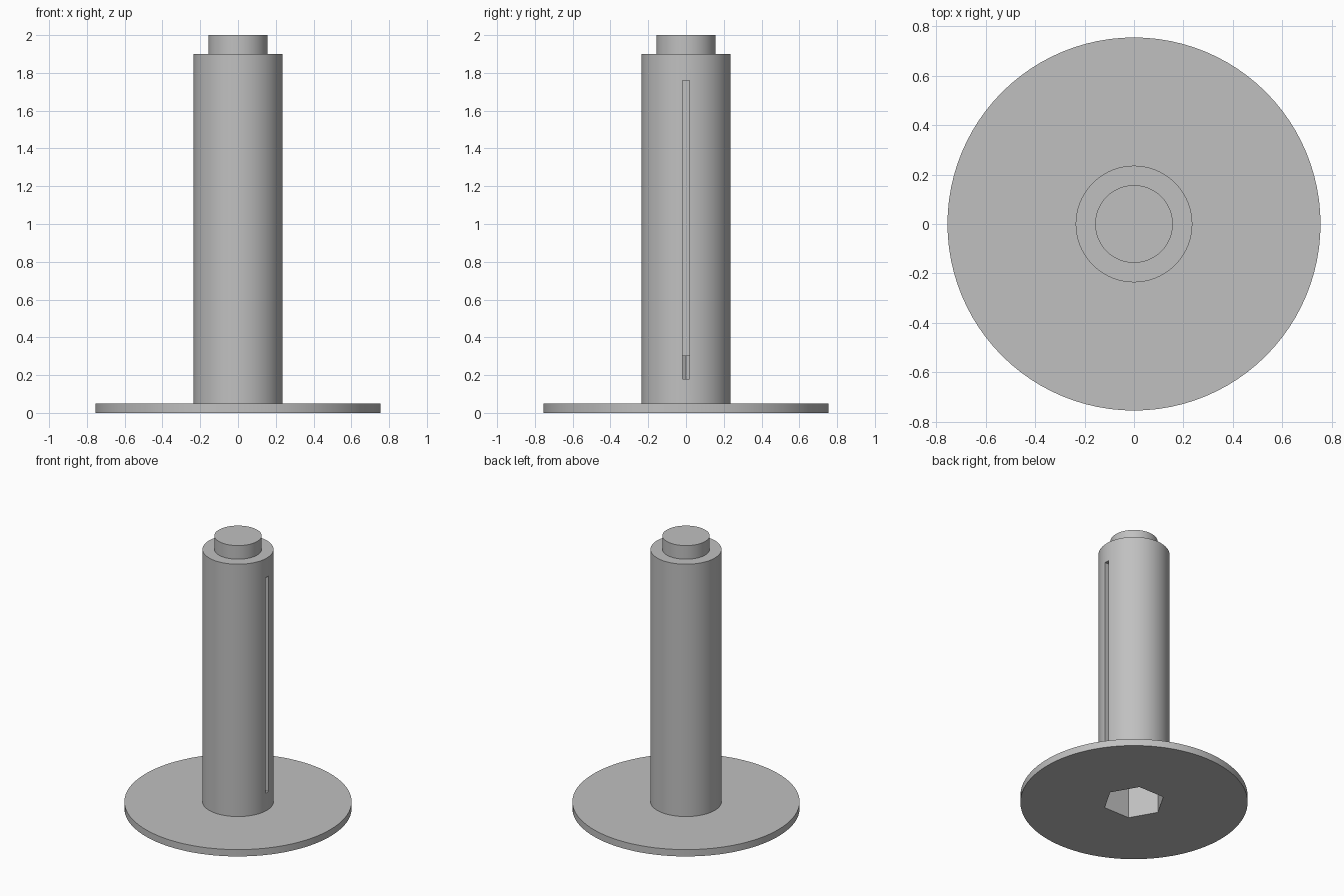
import bpy
import bmesh
import math

SEGMENTS = 96

cube = bpy.data.objects.get("Cube")
if cube:
    bpy.data.objects.remove(cube, do_unlink=True)

grey = bpy.data.materials.new("plain_grey")
grey.use_nodes = True
colour = (0.53, 0.53, 0.53, 1.0)
grey.diffuse_color = colour
grey.node_tree.nodes["Principled BSDF"].inputs["Base Color"].default_value = colour


def add_object(name, bm):
    bmesh.ops.recalc_face_normals(bm, faces=bm.faces)
    mesh = bpy.data.meshes.new(name)
    bm.to_mesh(mesh)
    bm.free()
    mesh.materials.append(grey)
    obj = bpy.data.objects.new(name, mesh)
    bpy.context.collection.objects.link(obj)
    return obj


def lathe(name, profile):
    """Turn (radius, height) rings into a closed solid with flat end caps."""
    bm = bmesh.new()
    rings = []
    for radius, z in profile:
        angles = [math.tau * i / SEGMENTS for i in range(SEGMENTS)]
        rings.append([bm.verts.new((radius * math.cos(a), radius * math.sin(a), z))
                      for a in angles])
    for low, high in zip(rings, rings[1:]):
        for i in range(SEGMENTS):
            j = (i + 1) % SEGMENTS
            bm.faces.new((low[i], low[j], high[j], high[i]))
    bm.faces.new(rings[0])
    bm.faces.new(rings[-1])
    return add_object(name, bm)


def cut(target, cutter):
    cutter.hide_render = True
    mod = target.modifiers.new("cut", "BOOLEAN")
    mod.operation = "DIFFERENCE"
    mod.solver = "EXACT"
    mod.object = cutter
    bpy.context.view_layer.objects.active = target
    bpy.ops.object.modifier_apply(modifier=mod.name)
    bpy.data.objects.remove(cutter, do_unlink=True)


# Round base flange, shaft and top pin turned as one solid
post = lathe("flanged_post", [(0.755, 0), (0.755, 0.05), (0.236, 0.05),
                              (0.236, 1.9), (0.157, 1.9), (0.157, 2.0)])

# Hexagonal socket in the underside
bm = bmesh.new()
bmesh.ops.create_cone(bm, cap_ends=True, segments=6, radius1=0.207, radius2=0.207, depth=0.6)
for v in bm.verts:
    angle = math.radians(60 * round(math.degrees(math.atan2(v.co.y, v.co.x)) / 60 - 0.01))
    v.co.x, v.co.y = 0.207 * math.cos(angle), 0.207 * math.sin(angle)
cut(post, add_object("socket_cutter", bm))

# Long narrow slot on the left side, opening into the socket near its foot
bm = bmesh.new()
bmesh.ops.create_cube(bm, size=1)
for v in bm.verts:
    v.co.x = 0.3 if v.co.x > 0 else 0.16
    v.co.y *= 0.037
    v.co.z = 1.76 if v.co.z > 0 else 0.18
cut(post, add_object("slot_cutter", bm))

# Smooth round walls with crisp edges
bpy.ops.object.select_all(action="DESELECT")
post.select_set(True)
bpy.context.view_layer.objects.active = post
bpy.ops.object.shade_smooth_by_angle(angle=math.radians(30))
